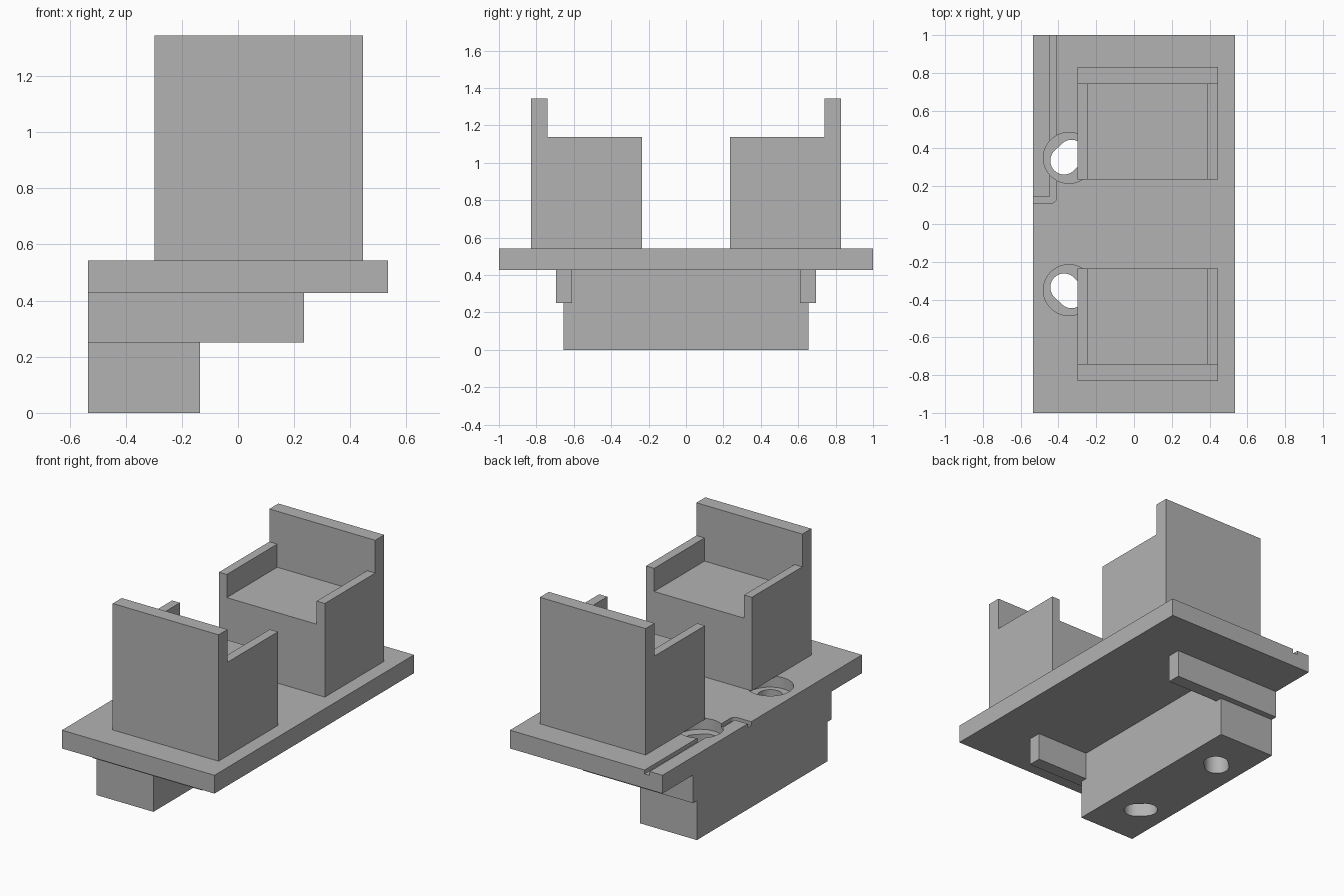
import bpy, bmesh, math
from mathutils import Vector

if "Cube" in bpy.data.objects:
    bpy.data.objects.remove(bpy.data.objects["Cube"], do_unlink=True)

grey = bpy.data.materials.new("plain grey")
grey.use_nodes = True
COLOR = (0.45, 0.45, 0.45, 1)
grey.diffuse_color = COLOR
grey.node_tree.nodes["Principled BSDF"].inputs["Base Color"].default_value = COLOR


def prism(name, outline, z0, z1):
    """Extrude a flat outline from z0 up to z1."""
    bm = bmesh.new()
    face = bm.faces.new([bm.verts.new((x, y, z0)) for x, y in outline])
    top = bmesh.ops.extrude_face_region(bm, geom=[face])["geom"]
    verts = [g for g in top if isinstance(g, bmesh.types.BMVert)]
    bmesh.ops.translate(bm, verts=verts, vec=(0, 0, z1 - z0))
    bmesh.ops.recalc_face_normals(bm, faces=bm.faces)
    mesh = bpy.data.meshes.new(name)
    bm.to_mesh(mesh)
    bm.free()
    mesh.materials.append(grey)
    obj = bpy.data.objects.new(name, mesh)
    bpy.context.collection.objects.link(obj)
    return obj


def box(name, x0, x1, y0, y1, z0, z1):
    return prism(name, [(x0, y0), (x1, y0), (x1, y1), (x0, y1)], z0, z1)


def combine(obj, tool, operation):
    """Apply a boolean and discard the tool."""
    mod = obj.modifiers.new("bool", 'BOOLEAN')
    mod.operation = operation
    mod.solver = 'EXACT'
    mod.object = tool
    bpy.ops.object.select_all(action='DESELECT')
    bpy.context.view_layer.objects.active = obj
    obj.select_set(True)
    bpy.ops.object.modifier_apply(modifier=mod.name)
    bpy.data.objects.remove(tool, do_unlink=True)


def arc(center, r, start, end, n):
    return [(center[0] + r * math.cos(start + (end - start) * i / n),
             center[1] + r * math.sin(start + (end - start) * i / n)) for i in range(n + 1)]


def slot(a, b, r):
    """Rounded slot outline from point a to point b."""
    d = Vector(b) - Vector(a)
    t = math.atan2(d.y, d.x)
    h = math.pi / 2
    return arc(b, r, t - h, t + h, 20) + arc(a, r, t + h, t + 3 * h, 20)


# Main levels and extents
HALF = 0.535
PLATE_Z, TOP_Z, RAIL_Z = 0.427, 0.543, 0.25

plate = box("base_plate", -HALF, HALF, -1, 1, PLATE_Z, TOP_Z)
block = box("lower_block", -HALF, -0.135, -0.655, 0.655, 0, PLATE_Z)

for side in (-1, 1):
    # Support rail joined to each end of the lower block
    y0, y1 = sorted((side * 0.61, side * 0.695))
    combine(block, box("rail", -HALF, 0.235, y0, y1, RAIL_Z, PLATE_Z), 'UNION')

for side in (-1, 1):
    # Round recess with an angled slot through plate and block
    recess = arc((-0.345, side * 0.35), 0.135, 0, math.tau, 48)[:-1]
    combine(plate, prism("recess", recess, TOP_Z - 0.07, TOP_Z + 0.1), 'DIFFERENCE')
    hole = slot((-0.37, side * 0.335), (-0.33, side * 0.373), 0.073)
    for part in (plate, block):
        combine(part, prism("slot_hole", hole, -0.1, TOP_Z + 0.1), 'DIFFERENCE')

# Cable groove: along the plate, then round the corner to its edge
groove = [(-0.445, 1.1), (-0.445, 0.145), (-0.6, 0.145), (-0.6, 0.11)]
groove += arc((-0.44, 0.14), 0.03, -math.pi / 2, 0, 6) + [(-0.41, 1.1)]
combine(plate, prism("groove", groove, TOP_Z - 0.025, TOP_Z + 0.1), 'DIFFERENCE')

# Two facing armchairs
for side, name in ((-1, "front_chair"), (1, "rear_chair")):
    def span(a, b):
        return sorted((side * a, side * b))
    chair = box(name, -0.298, 0.445, *span(0.235, 0.83), TOP_Z, 1.345)
    above_arms = box("above_arms", -0.5, 0.6, *span(0.1, 0.74), 1.137, 1.5)
    combine(chair, above_arms, 'DIFFERENCE')
    seat_space = box("seat_space", -0.243, 0.388, *span(0.1, 0.74), 0.99, 1.5)
    combine(chair, seat_space, 'DIFFERENCE')

# Smooth the bored walls, keep all hard edges
for obj in (plate, block):
    bpy.ops.object.select_all(action='DESELECT')
    bpy.context.view_layer.objects.active = obj
    obj.select_set(True)
    bpy.ops.object.shade_smooth_by_angle(angle=math.radians(30))
